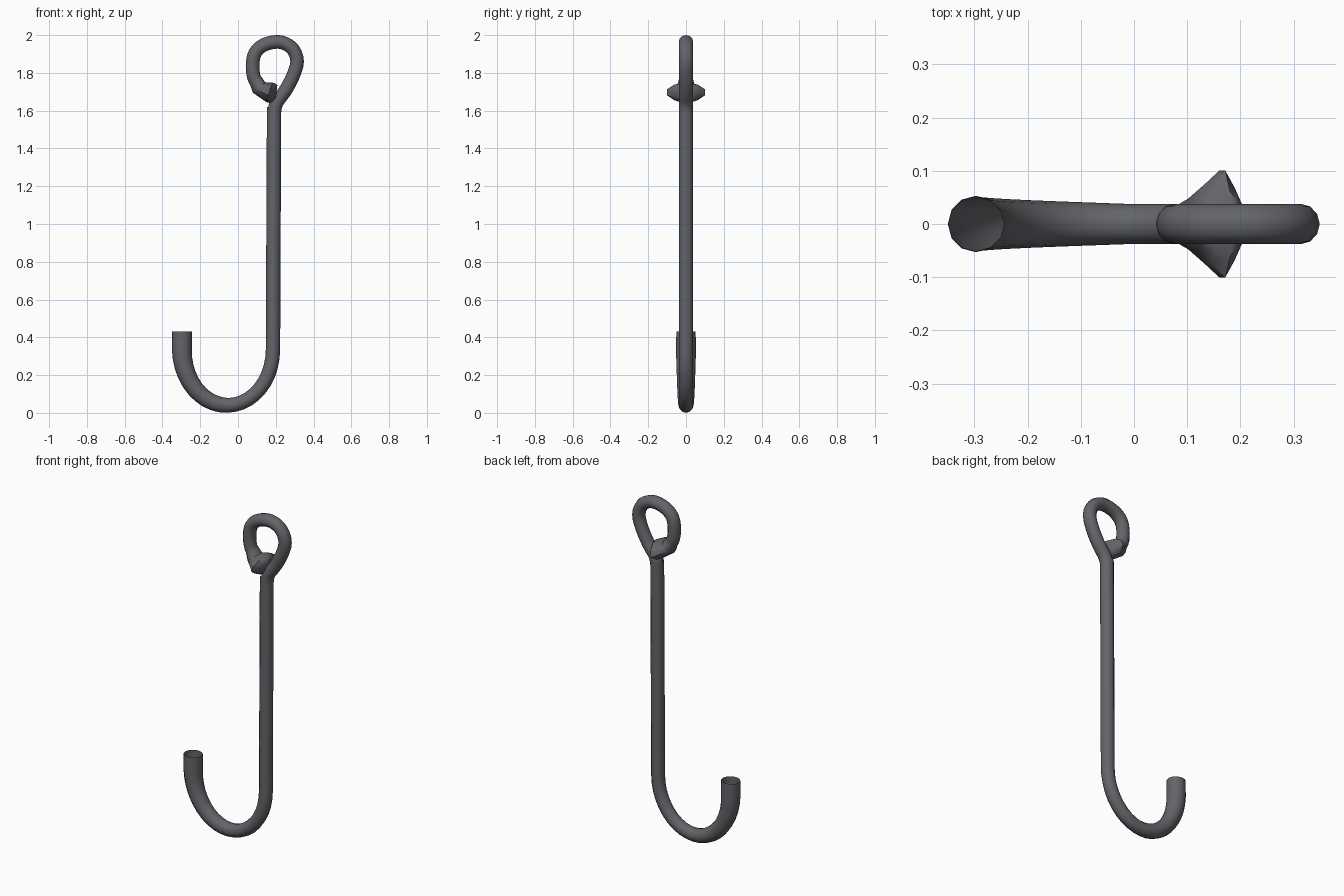
import bpy, bmesh, math
from mathutils import Vector

if "Cube" in bpy.data.objects:
    bpy.data.objects.remove(bpy.data.objects["Cube"])

steel = bpy.data.materials.new("dark_steel")
steel.diffuse_color = (0.125, 0.128, 0.14, 1)
steel.use_nodes = True
steel.node_tree.nodes["Principled BSDF"].inputs["Base Color"].default_value = steel.diffuse_color


def sweep(name, path, sides=12, cap_end=False):
    """Tube in the XZ plane; path = (x, z, in-plane radius, y radius)."""
    bm = bmesh.new()
    rings = []
    n = len(path)
    for i, (x, z, r, ry) in enumerate(path):
        a, b = path[max(i - 1, 0)], path[min(i + 1, n - 1)]
        t = Vector((b[0] - a[0], 0, b[1] - a[1])).normalized()
        nrm = Vector((-t.z, 0, t.x))
        rings.append([bm.verts.new(Vector((x, 0, z)) + nrm * r * math.cos(k * math.tau / sides)
                      + Vector((0, ry * math.sin(k * math.tau / sides), 0))) for k in range(sides)])
    for p, q in zip(rings, rings[1:]):
        for k in range(sides):
            j = (k + 1) % sides
            bm.faces.new((p[k], p[j], q[j], q[k]))
    if cap_end:
        bm.faces.new(rings[-1])
    bmesh.ops.recalc_face_normals(bm, faces=bm.faces)
    me = bpy.data.meshes.new(name)
    bm.to_mesh(me)
    bm.free()
    me.materials.append(steel)
    ob = bpy.data.objects.new(name, me)
    bpy.context.collection.objects.link(ob)
    bpy.ops.object.select_all(action='DESELECT')
    ob.select_set(True)
    bpy.context.view_layer.objects.active = ob
    bpy.ops.object.shade_smooth_by_angle(angle=math.radians(40))
    return ob


def smooth(pts, steps=3):
    """Catmull-Rom through the points."""
    pts = [Vector(p) for p in pts]
    out = []
    for i in range(len(pts) - 1):
        a, b, c, d = pts[max(i - 1, 0)], pts[i], pts[i + 1], pts[min(i + 2, len(pts) - 1)]
        for s in range(steps):
            t = s / steps
            out.append(0.5 * (2 * b + (c - a) * t + (2 * a - 5 * b + 4 * c - d) * t * t
                              + (3 * b - a - 3 * c + d) * t ** 3))
    return out + [pts[-1]]


# J-shaped hook with an open, slightly flared tip, and the straight shank
hook = [(-0.297, 0.43, 0.053, 0.051)]
for i in range(21):
    a = math.pi * (1 + i / 20)
    r = 0.053 - 0.015 * min(1, i / 11)
    hook.append((-0.056 + 0.241 * math.cos(a), 0.335 + 0.295 * math.sin(a), r, r))
hook += [(0.186, 0.5, 0.038, 0.038), (0.188, 1.0, 0.038, 0.038), (0.191, 1.62, 0.038, 0.038)]

# bent eye loop
eye = [(0.191, 1.58), (0.203, 1.64), (0.25, 1.705), (0.292, 1.785), (0.313, 1.86),
       (0.293, 1.922), (0.25, 1.955), (0.2, 1.964), (0.135, 1.947), (0.09, 1.905),
       (0.077, 1.84), (0.085, 1.775), (0.11, 1.728)]
sweep("hook_and_shank", hook)
sweep("eye_loop", [(p.x, p.y, 0.036, 0.038) for p in smooth(eye)])

# flattened, widened end of the loop closing against the shank
sweep("flared_end", [(0.092, 1.765, 0.035, 0.038), (0.112, 1.722, 0.043, 0.05),
                     (0.138, 1.708, 0.045, 0.078), (0.166, 1.697, 0.054, 0.106),
                     (0.186, 1.692, 0.054, 0.072), (0.203, 1.69, 0.045, 0.035)],
      sides=10, cap_end=True)
